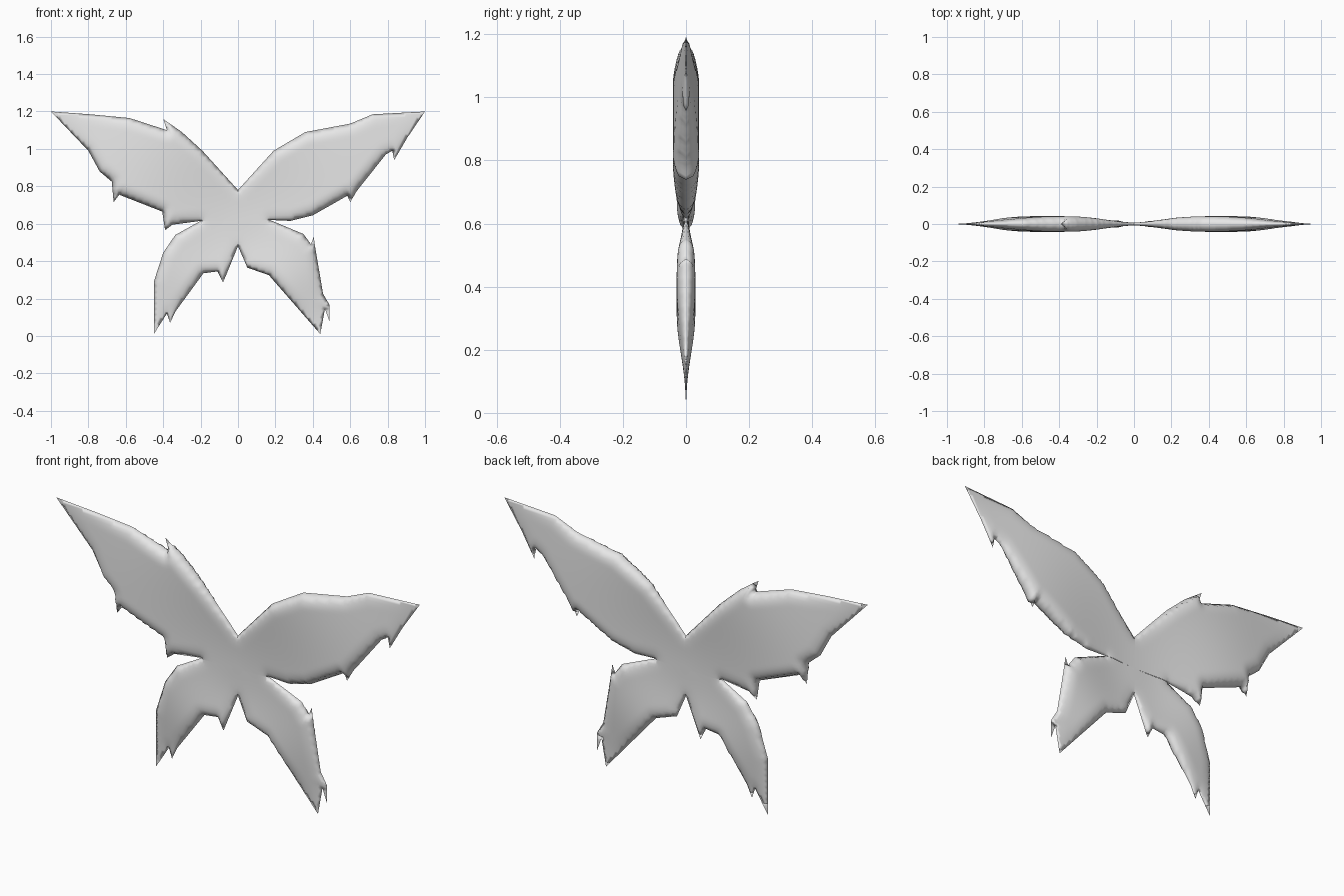
import bpy
import bmesh
import math
from mathutils import Vector
from mathutils.geometry import delaunay_2d_cdt, intersect_point_line

cube = bpy.data.objects.get("Cube")
if cube:
    bpy.data.objects.remove(cube, do_unlink=True)

STEP = 0.015          # spacing of the surface points
RIM = 0.065           # width of the rounded rim

# Points where neighbouring wings meet, in x and z
CENTRE = (0, .615)
TOP = (0, .78)
CROTCH = (0, .48)
RIGHT_NOTCH = (-.2, .615)
LEFT_NOTCH = (.17, .62)

# Ragged wing outlines, all running counter-clockwise
upper_right = [
    TOP, (-.19, .99), (-.3, 1.09), (-.4, 1.16), (-.38, 1.1), (-.58, 1.165),
    (-.79, 1.185), (-1, 1.2), (-.8, .99), (-.74, .88), (-.675, .825),
    (-.665, .715), (-.635, .755), (-.405, .665), (-.39, .565), (-.35, .595),
    RIGHT_NOTCH]
lower_right = [
    RIGHT_NOTCH, (-.335, .54), (-.4, .445), (-.45, .29), (-.45, .01),
    (-.38, .12), (-.363, .07), (-.335, .13), (-.185, .335), (-.11, .345),
    (-.08, .285), CROTCH]
lower_left = [
    CROTCH, (.05, .365), (.165, .325), (.44, .01), (.465, .145), (.49, .075),
    (.49, .165), (.455, .225), (.415, .46), (.405, .53), (.39, .49),
    (.35, .545), LEFT_NOTCH]
upper_left = [
    LEFT_NOTCH, (.28, .615), (.4, .645), (.585, .75), (.6, .715), (.635, .775),
    (.79, .97), (.825, .99), (.835, .94), (.905, 1.06), (1, 1.2), (.72, 1.185),
    (.6, 1.135), (.36, 1.09), (.19, .99), TOP]


def segments(points):
    return [(Vector(a), Vector(b)) for a, b in zip(points, points[1:])]


def distance(p, segs):
    gaps = []
    for a, b in segs:
        t = intersect_point_line(p, a, b)[1]
        gaps.append((a.lerp(b, max(0, min(1, t))) - p).length)
    return min(gaps)


def resample(segs):
    points = []
    for a, b in segs:
        n = max(1, round((b - a).length / STEP))
        points += [a.lerp(b, i / n) for i in range(n)]
    return points


RAGGED_EDGE = segments(upper_right + lower_right[1:] + lower_left[1:] + upper_left[1:])


def half_thickness(p, reach, peak, power):
    # A long swell from the body to the tip, rounded off along the rim
    d = distance(p, RAGGED_EDGE)
    if d < 1e-4:
        return 0.0
    along = min(1, (p - Vector(CENTRE)).length / reach)
    swell = peak * math.sin(math.pi * along) ** power + 0.005 * (1 - along)
    t = min(1, d / RIM)
    return swell * math.sqrt(t * (2 - t))


grey = bpy.data.materials.new("plain grey")
grey.use_nodes = True
COLOUR = (0.8, 0.8, 0.8, 1)
grey.diffuse_color = COLOUR
grey.node_tree.nodes["Principled BSDF"].inputs["Base Color"].default_value = COLOUR


def build_wing(name, outline, reach, peak, power):
    # Close the outline through the centre, then fill it with an even grid
    loop = segments(outline + [CENTRE, outline[0]])
    points = resample(loop)
    count = len(points)
    edges = [(i, (i + 1) % count) for i in range(count)]
    left, right = min(p.x for p in points), max(p.x for p in points)
    low, high = min(p.y for p in points), max(p.y for p in points)
    for j in range(int((high - low) / STEP)):
        for i in range(int((right - left) / STEP)):
            p = Vector((left + (i + j % 2 / 2) * STEP, low + j * STEP))
            if distance(p, loop) > STEP * 0.6:
                points.append(p)
    flat, _, faces, *_ = delaunay_2d_cdt(points, edges, [], 1, 1e-6)

    # Puff the flat fill out to the front and the back
    heights = [half_thickness(p, reach, peak, power) for p in flat]
    bm = bmesh.new()
    for side in (-1, 1):
        verts = [bm.verts.new((p.x, side * h, p.y)) for p, h in zip(flat, heights)]
        for face in faces:
            order = face if side < 0 else reversed(face)
            bm.faces.new([verts[i] for i in order]).smooth = True
    loose = [v for v in bm.verts if not v.link_faces]
    bmesh.ops.delete(bm, geom=loose, context='VERTS')
    bmesh.ops.remove_doubles(bm, verts=bm.verts, dist=1e-5)
    mesh = bpy.data.meshes.new(name)
    bm.to_mesh(mesh)
    bm.free()
    mesh.materials.append(grey)
    bpy.context.collection.objects.link(bpy.data.objects.new(name, mesh))


for name, outline in (("upper_right_wing", upper_right), ("upper_left_wing", upper_left)):
    build_wing(name, outline, reach=1.16, peak=0.039, power=2)
for name, outline in (("lower_right_wing", lower_right), ("lower_left_wing", lower_left)):
    build_wing(name, outline, reach=0.8, peak=0.027, power=3)
